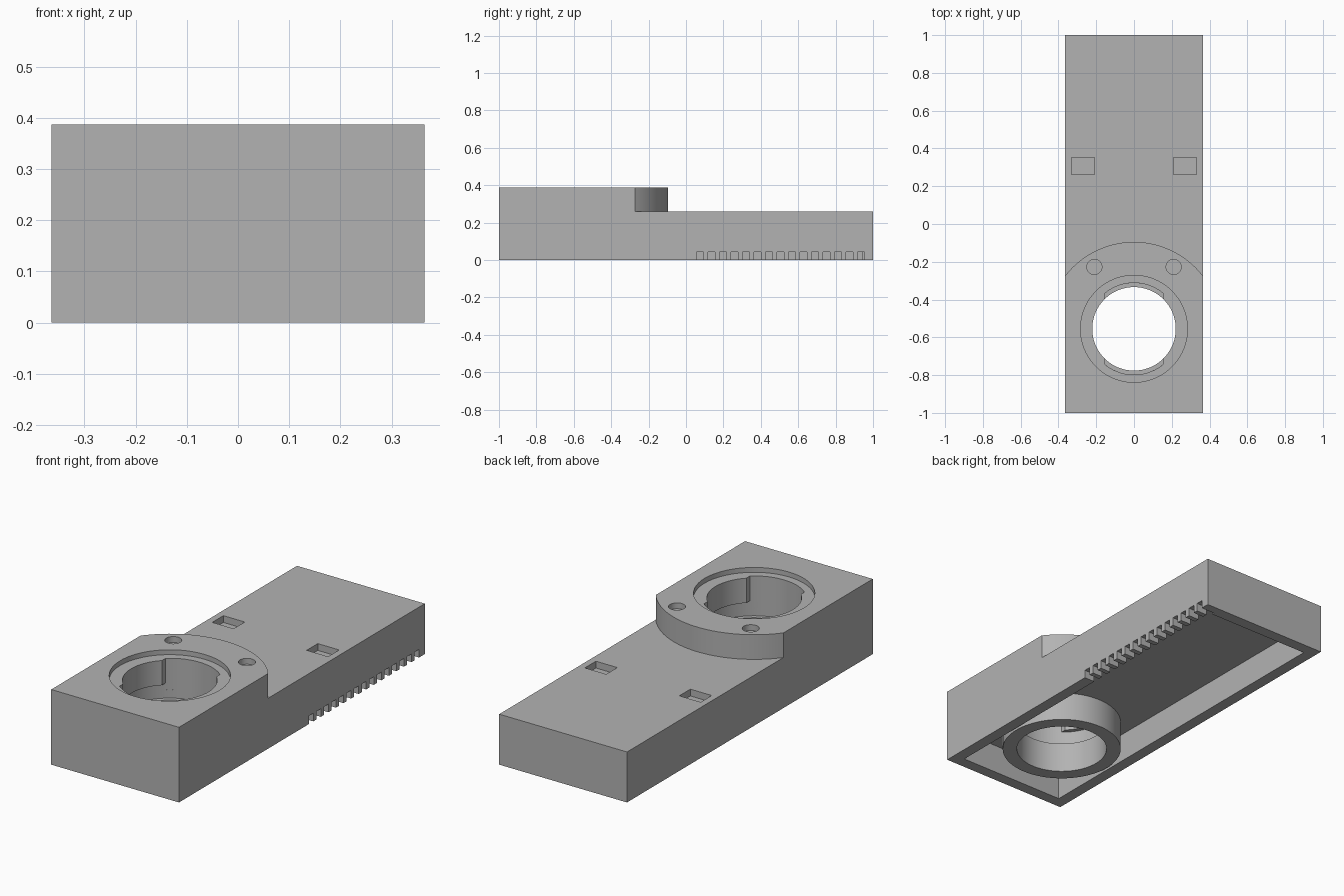
import bpy
import bmesh
from math import cos, sin, radians, asin, degrees

if "Cube" in bpy.data.objects:
    bpy.data.objects.remove(bpy.data.objects["Cube"])

HALF_W, HALF_L = 0.364, 1.0
LOW, HIGH = 0.26, 0.387
WALL, ROOF = 0.06, 0.15
BORE_Y, BORE_R, SLOT_R = -0.555, 0.221, 0.243
SEAT = HIGH - 0.025

grey = bpy.data.materials.new("plain grey")
grey.use_nodes = True
grey.diffuse_color = (0.45, 0.45, 0.45, 1)
grey.node_tree.nodes["Principled BSDF"].inputs["Base Color"].default_value = (0.45, 0.45, 0.45, 1)


def arc(r, start, end, y=BORE_Y, steps=32):
    angles = [radians(start + (end - start) * i / steps) for i in range(steps + 1)]
    return [(r * cos(a), y + r * sin(a)) for a in angles]


def prism(name, outline, z0, z1):
    """Extrude a flat outline from z0 to z1."""
    bm = bmesh.new()
    face = bm.faces.new([bm.verts.new((x, y, z0)) for x, y in outline])
    top = bmesh.ops.extrude_face_region(bm, geom=[face])["geom"]
    bmesh.ops.translate(bm, vec=(0, 0, z1 - z0),
                        verts=[v for v in top if isinstance(v, bmesh.types.BMVert)])
    bmesh.ops.recalc_face_normals(bm, faces=bm.faces)
    mesh = bpy.data.meshes.new(name)
    bm.to_mesh(mesh)
    bm.free()
    mesh.materials.append(grey)
    obj = bpy.data.objects.new(name, mesh)
    bpy.context.collection.objects.link(obj)
    return obj


def box(name, x0, x1, y0, y1, z0, z1):
    return prism(name, [(x0, y0), (x1, y0), (x1, y1), (x0, y1)], z0, z1)


def cylinder(name, r, z0, z1, x=0, y=BORE_Y, steps=96):
    ring = arc(r, 0, 360, y, steps)[:-1]
    return prism(name, [(px + x, py) for px, py in ring], z0, z1)


def combine(target, tool, operation="DIFFERENCE"):
    tool.hide_render = True
    mod = target.modifiers.new(tool.name, "BOOLEAN")
    mod.operation, mod.solver, mod.object = operation, "EXACT", tool
    bpy.context.view_layer.objects.active = target
    bpy.ops.object.modifier_apply(modifier=mod.name)
    bpy.data.objects.remove(tool)


# Housing block, lowered behind the curved edge of the raised deck
housing = box("housing", -HALF_W, HALF_W, -HALF_L, HALF_L, 0, HIGH)
step = arc(0.46, 30, 150, steps=64) + [(-0.5, 1.2), (0.5, 1.2)]
combine(housing, prism("step_cutter", step, LOW, 0.6))

# Hollow underside with a tube standing in it
combine(housing, box("cavity_cutter", WALL - HALF_W, HALF_W - WALL,
                     WALL - HALF_L, HALF_L - WALL, -0.1, ROOF))
combine(housing, cylinder("tube", 0.291, 0, 0.2), "UNION")

# Bore, seat recess, locking groove and the two entry slots
combine(housing, cylinder("bore_cutter", BORE_R, -0.1, 0.6))
combine(housing, cylinder("seat_cutter", 0.283, SEAT, 0.6))
combine(housing, cylinder("groove_cutter", SLOT_R, 0.157, 0.235))
edge = 90 - degrees(asin(0.155 / SLOT_R))
slots = arc(SLOT_R, edge, 180 - edge) + arc(SLOT_R, 180 + edge, 360 - edge)
combine(housing, prism("slot_cutter", slots, 0.2, 0.5))

# Mirrored screw holes and rectangular pockets
for side in (-1, 1):
    combine(housing, cylinder("screw_cutter", 0.04, HIGH - 0.03, 0.6, side * 0.21, -0.227, 32))
    x0, x1 = sorted((side * 0.208, side * 0.33))
    combine(housing, box("pocket_cutter", x0, x1, 0.262, 0.352, LOW - 0.035, 0.6))

# Row of vent notches along the lower edge of one side wall
for i in range(15):
    y = 0.075 + i * 0.0615
    combine(housing, box("vent_cutter", HALF_W - WALL - 0.02, HALF_W + 0.1,
                         y - 0.018, y + 0.018, -0.1, 0.042))

# Smooth round walls, crisp edges
bpy.ops.object.select_all(action="DESELECT")
housing.select_set(True)
bpy.context.view_layer.objects.active = housing
bpy.ops.object.shade_smooth_by_angle(angle=radians(30))
